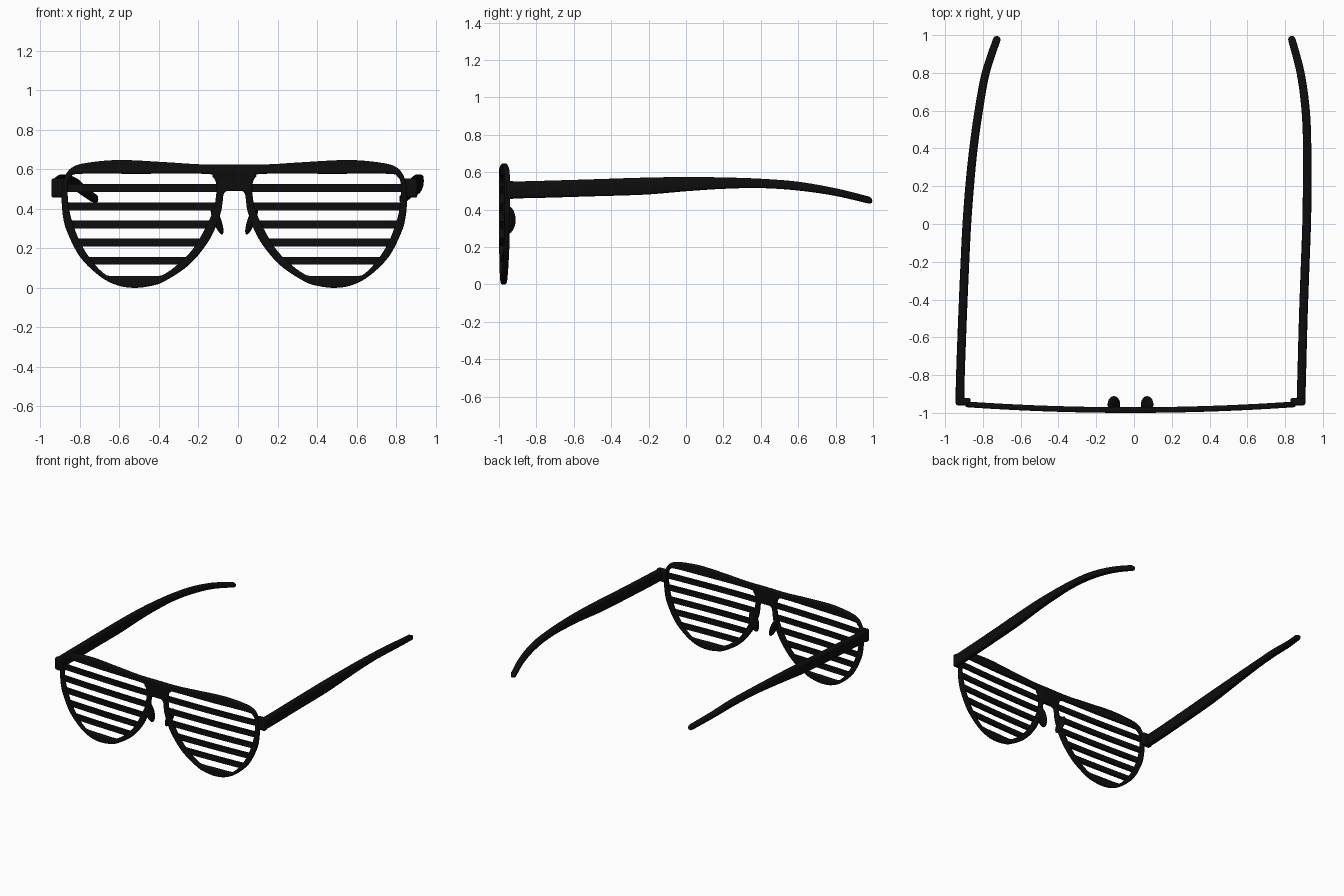
import bpy, bmesh, math
from mathutils import Vector

if "Cube" in bpy.data.objects:
    bpy.data.objects.remove(bpy.data.objects["Cube"])

CX = -0.0185           # centre of the front frame in x
MID_Y, BOW = -0.985, 0.04

black = bpy.data.materials.new("black_plastic")
black.diffuse_color = (0.004, 0.004, 0.004, 1)
black.use_nodes = True
black.node_tree.nodes["Principled BSDF"].inputs["Base Color"].default_value = black.diffuse_color


def front_y(u):
    return MID_Y + BOW * u * u


def finish(obj, angle=40):
    obj.data.materials.clear()
    obj.data.materials.append(black)
    bpy.ops.object.select_all(action='DESELECT')
    obj.select_set(True)
    bpy.context.view_layer.objects.active = obj
    bpy.ops.object.shade_smooth_by_angle(angle=math.radians(angle))


def spline(pts, steps, closed):
    """Catmull-Rom sampling of points of any dimension."""
    n, out = len(pts), []
    for i in range(n if closed else n - 1):
        idx = [i - 1, i, i + 1, i + 2]
        idx = [j % n if closed else min(max(j, 0), n - 1) for j in idx]
        for s in range(steps):
            t = s / steps
            out.append([0.5 * (2 * b + (c - a) * t + (2 * a - 5 * b + 4 * c - d) * t * t
                               + (3 * b - a - 3 * c + d) * t ** 3)
                        for a, b, c, d in zip(*[pts[j] for j in idx])])
    if not closed:
        out.append(list(pts[-1]))
    return out


def loft(name, rings, angle=40):
    bm = bmesh.new()
    loops = [[bm.verts.new(p) for p in r] for r in rings]
    n = len(rings[0])
    for a, b in zip(loops, loops[1:]):
        for i in range(n):
            bm.faces.new((a[i], a[(i + 1) % n], b[(i + 1) % n], b[i]))
    bm.faces.new(loops[0])
    bm.faces.new(loops[-1])
    bmesh.ops.recalc_face_normals(bm, faces=bm.faces)
    me = bpy.data.meshes.new(name)
    bm.to_mesh(me)
    bm.free()
    obj = bpy.data.objects.new(name, me)
    bpy.context.collection.objects.link(obj)
    finish(obj, angle)
    return obj


# Front frame: half outline (mirrored) and one lens opening (mirrored)
half = [(0, .625), (.17, .625), (.35, .636), (.58, .647), (.75, .632), (.82, .61),
        (.855, .57), (.868, .52), (.874, .45), (.867, .36), (.845, .28), (.78, .155),
        (.68, .058), (.59, .012), (.505, 0), (.42, .01), (.35, .035), (.225, .12),
        (.125, .245), (.072, .37), (.06, .43), (.055, .47), (.04, .489), (0, .49)]
outline = half + [(-x, z) for x, z in reversed(half[1:-1])]
hole = [(.5, .577), (.78, .577), (.825, .562), (.842, .53), (.842, .45), (.825, .35),
        (.78, .23), (.72, .135), (.66, .073), (.62, .06), (.5, .06), (.39, .06),
        (.35, .072), (.285, .12), (.2, .21), (.115, .37), (.092, .47), (.093, .53),
        (.11, .562), (.15, .577)]
hole_s = spline(hole, 5, True)
loops = [spline(outline, 5, True), hole_s, [(-x, z) for x, z in reversed(hole_s)]]

cu = bpy.data.curves.new("front_frame", 'CURVE')
cu.dimensions = '2D'
cu.fill_mode = 'BOTH'
cu.extrude, cu.bevel_depth, cu.bevel_resolution, cu.offset = 0.006, 0.009, 2, -0.009
for pts in loops:
    sp = cu.splines.new('POLY')
    sp.points.add(len(pts) - 1)
    for p, (x, z) in zip(sp.points, pts):
        p.co = (x, z, 0, 1)
    sp.use_cyclic_u = True
frame = bpy.data.objects.new("front_frame", cu)
bpy.context.collection.objects.link(frame)
frame.select_set(True)
bpy.context.view_layer.objects.active = frame
bpy.ops.object.convert(target='MESH')
frame = bpy.context.view_layer.objects.active

# Cut the frame into columns, stand it up and bow it backwards at the sides
bm = bmesh.new()
bm.from_mesh(frame.data)
bmesh.ops.remove_doubles(bm, verts=bm.verts, dist=1e-5)
for i in range(-8, 9):
    bmesh.ops.bisect_plane(bm, geom=bm.verts[:] + bm.edges[:] + bm.faces[:],
                           plane_co=(i * 0.1 + 0.003, 0, 0), plane_no=(1, 0, 0))
for v in bm.verts:
    x, z, w = v.co
    v.co = (x + CX, front_y(x) - w, z)
bmesh.ops.recalc_face_normals(bm, faces=bm.faces)
bm.to_mesh(frame.data)
bm.free()
finish(frame)


def hole_span(z):
    xs = []
    for (x0, z0), (x1, z1) in zip(hole_s, hole_s[1:] + hole_s[:1]):
        if (z0 - z) * (z1 - z) <= 0 and z0 != z1:
            xs.append(x0 + (x1 - x0) * (z - z0) / (z1 - z0))
    return min(xs) - 0.014, max(xs) + 0.014


# Shutter slats across each lens opening
for side, label in ((-1, "left"), (1, "right")):
    for k, zc in enumerate((.505, .412, .32, .229, .137)):
        rings = []
        for i in range(11):
            ring = []
            for dz, dy in ((-.02, -.01), (-.02, .01), (.02, .01), (.02, -.01)):
                a, b = hole_span(zc + dz)
                u = a + (b - a) * i / 10
                ring.append((CX + side * u, front_y(u) + dy, zc + dz))
            rings.append(ring)
        loft(f"slat_{label}_{k + 1}", rings)

for side, label in ((-1, "left"), (1, "right")):
    # Nose pad on the inner rim
    bpy.ops.mesh.primitive_uv_sphere_add(segments=20, ring_count=12, radius=1,
                                         location=(CX + side * .088, -.955, .345),
                                         rotation=(0, side * math.radians(-20) * -1, 0))
    pad = bpy.context.object
    pad.name = f"nose_pad_{label}"
    pad.scale = (.02, .044, .08)
    finish(pad, 60)
    # End piece joining frame and temple
    bpy.ops.mesh.primitive_cube_add(size=1, location=(CX + side * .886, -.94, .505))
    end = bpy.context.object
    end.name = f"end_piece_{label}"
    end.scale = (.08, .04, .098)
    bpy.ops.object.transform_apply(location=False, rotation=False, scale=True)
    bev = end.modifiers.new("bevel", 'BEVEL')
    bev.width, bev.segments = .012, 3
    finish(end)

# Temples: y, left x, right x, low z, high z, half width
stations = [(-.94, -.922, .884, .46, .55, .023), (-.8, -.919, .888, .462, .553, .023),
            (-.5, -.908, .896, .471, .562, .023), (-.22, -.896, .906, .48, .571, .023),
            (0, -.885, .914, .498, .574, .023), (.2, -.87, .917, .511, .572, .023),
            (.4, -.85, .917, .515, .565, .022), (.6, -.822, .909, .502, .549, .022),
            (.8, -.785, .882, .473, .514, .021), (.975, -.727, .836, .433, .47, .02)]
rows = spline(stations, 5, False)
for col, label in ((1, "left"), (2, "right")):
    path = [Vector((r[col], r[0])) for r in rows]
    rings = []

    def section(p, t, z, w, h):
        nrm = Vector((t.y, -t.x))
        ring = []
        for i in range(20):
            a = 2 * math.pi * i / 20
            c, s = math.cos(a), math.sin(a)
            q = p + nrm * w * math.copysign(abs(c) ** .5, c)
            ring.append((q.x, q.y, z + h * math.copysign(abs(s) ** .5, s)))
        return ring

    for i, r in enumerate(rows):
        t = (path[min(i + 1, len(path) - 1)] - path[max(i - 1, 0)]).normalized()
        rings.append(section(path[i], t, (r[3] + r[4]) / 2, r[5], (r[4] - r[3]) / 2))
    # Rounded tip
    for f in (.5, .8, .97):
        k = math.sqrt(1 - f * f)
        rings.append(section(path[-1] + t * .021 * f, t, .4515 - .006 * f, .02 * k, .0185 * k))
    loft(f"temple_{label}", rings, 50)
